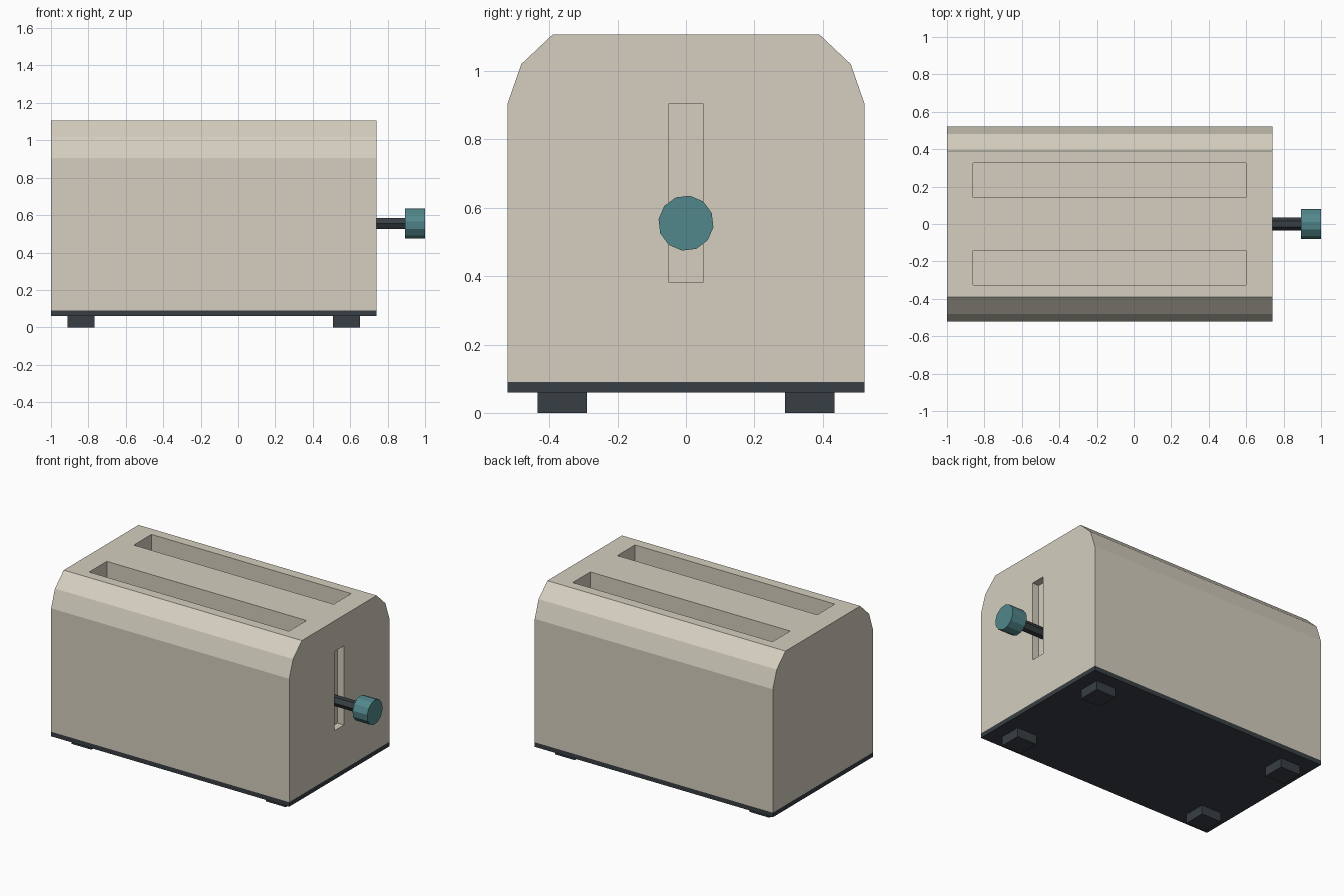
import bpy, bmesh, math
from mathutils import Matrix, Vector

if "Cube" in bpy.data.objects:
    bpy.data.objects.remove(bpy.data.objects["Cube"])


def material(name, rgb):
    m = bpy.data.materials.new(name)
    m.diffuse_color = (*rgb, 1)
    m.use_nodes = True
    m.node_tree.nodes["Principled BSDF"].inputs["Base Color"].default_value = m.diffuse_color
    return m


CREAM = material("warm cream", (0.66, 0.62, 0.52))
DARK = material("dark slate", (0.040, 0.049, 0.058))
TEAL = material("muted teal", (0.085, 0.245, 0.26))


def finish(name, bm, mat):
    bmesh.ops.recalc_face_normals(bm, faces=bm.faces)
    me = bpy.data.meshes.new(name)
    bm.to_mesh(me)
    bm.free()
    me.materials.append(mat)
    ob = bpy.data.objects.new(name, me)
    bpy.context.collection.objects.link(ob)
    return ob


def add_box(bm, lo, hi):
    lo, hi = Vector(lo), Vector(hi)
    mat = Matrix.Translation((lo + hi) / 2) @ Matrix.Diagonal((*(hi - lo), 1))
    bmesh.ops.create_cube(bm, size=1, matrix=mat)


def box(name, lo, hi, mat):
    bm = bmesh.new()
    add_box(bm, lo, hi)
    return finish(name, bm, mat)


def rod_x(name, x0, x1, z, radius, sides, turn, mat):
    """Prism along x; turn is the angle of the first corner from +y."""
    bm = bmesh.new()
    ring = []
    for i in range(sides):
        a = math.radians(turn) + math.tau * i / sides
        ring.append(bm.verts.new((x0, radius * math.cos(a), z + radius * math.sin(a))))
    face = bm.faces.new(ring)
    new = bmesh.ops.extrude_face_region(bm, geom=[face], use_keep_orig=True)["geom"]
    bmesh.ops.translate(bm, vec=(x1 - x0, 0, 0),
                        verts=[g for g in new if isinstance(g, bmesh.types.BMVert)])
    return finish(name, bm, mat)


X0, X1, W = -1.0, 0.74, 0.522

# Body: faceted arch profile swept along x
half = [(W, 0.09), (W, 0.905), (0.482, 1.02), (0.39, 1.107)]
profile = half + [(-y, z) for y, z in reversed(half)]
bm = bmesh.new()
face = bm.faces.new([bm.verts.new((X0, y, z)) for y, z in profile])
new = bmesh.ops.extrude_face_region(bm, geom=[face], use_keep_orig=True)["geom"]
bmesh.ops.translate(bm, vec=(X1 - X0, 0, 0),
                    verts=[g for g in new if isinstance(g, bmesh.types.BMVert)])
body = finish("body", bm, CREAM)

# Bread slots and lever slot, cut as recesses
bm = bmesh.new()
for y in (-0.233, 0.233):
    add_box(bm, (-0.86, y - 0.092, 0.70), (0.60, y + 0.092, 1.3))
add_box(bm, (X1 - 0.047, -0.049, 0.382), (0.9, 0.049, 0.905))
cutter = finish("slot_cutter", bm, CREAM)
cutter.hide_render = True
mod = body.modifiers.new("slots", "BOOLEAN")
mod.operation = "DIFFERENCE"
mod.solver = "EXACT"
mod.object = cutter
bpy.context.view_layer.update()
cut = bpy.data.meshes.new_from_object(
    body.evaluated_get(bpy.context.evaluated_depsgraph_get()))
body.modifiers.clear()
body.data = cut
bpy.data.objects.remove(cutter)

# Base plate and four feet
box("base_plate", (X0, -W, 0.06), (X1, W, 0.09), DARK)
for x, end in ((-0.84, "left"), (0.58, "right")):
    for y, side in ((-0.362, "front"), (0.362, "back")):
        box(f"foot_{side}_{end}", (x - 0.072, y - 0.072, 0), (x + 0.072, y + 0.072, 0.06), DARK)

# Lever with round knob
rod_x("lever_rod", X1 - 0.047, 0.90, 0.555, 0.034, 6, 0, DARK)
rod_x("lever_knob", 0.893, 1.0, 0.555, 0.081, 12, 21.6, TEAL)
